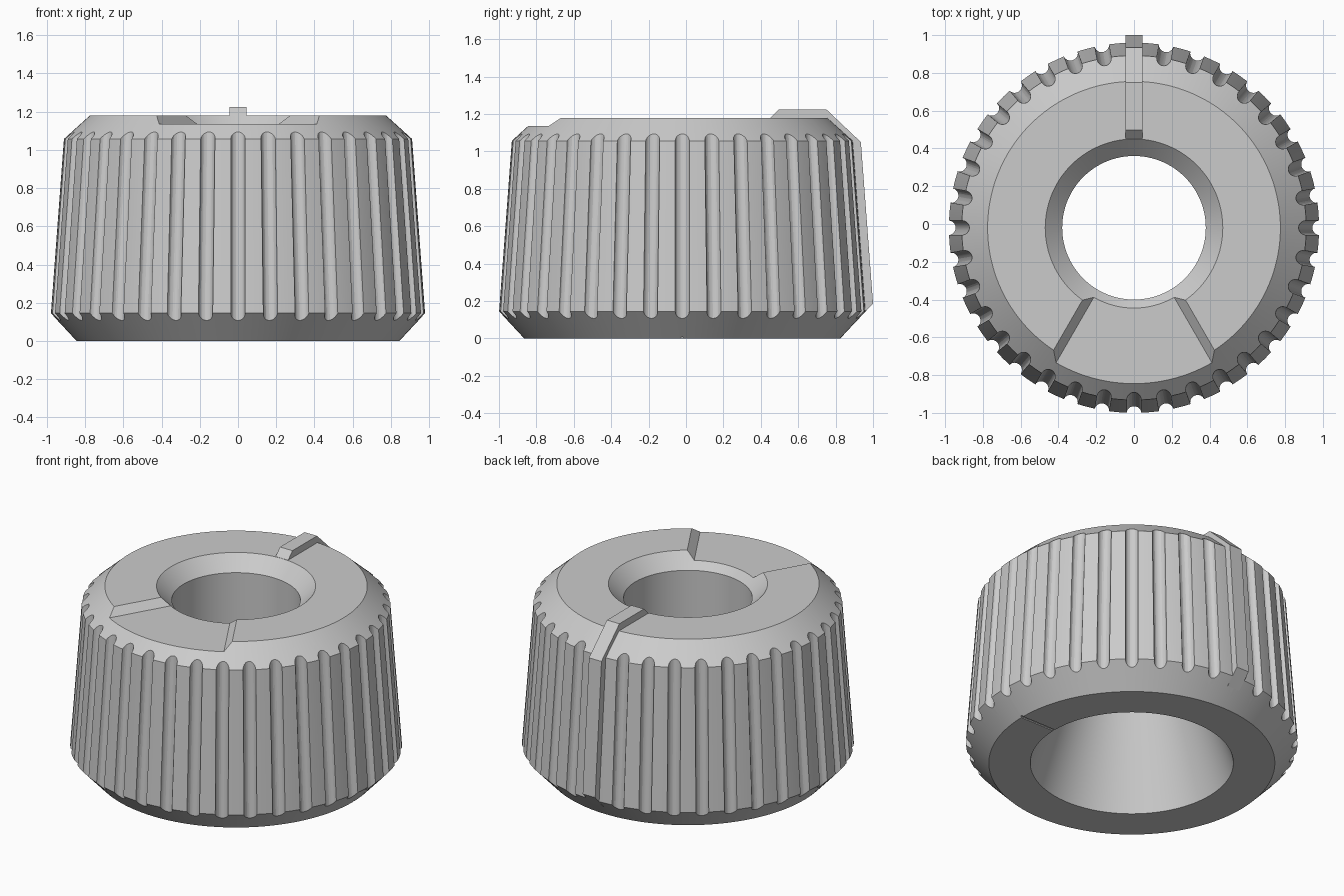
import bpy, bmesh, math
from mathutils import Vector, Matrix

cube = bpy.data.objects.get("Cube")
if cube:
    bpy.data.objects.remove(cube, do_unlink=True)

CENTRE_Y = -0.02
GROOVES = 36

grey = bpy.data.materials.new("plain grey")
grey.use_nodes = True
colour = (0.6, 0.6, 0.6, 1)
grey.diffuse_color = colour
grey.node_tree.nodes["Principled BSDF"].inputs["Base Color"].default_value = colour


def make_object(name, bm):
    bmesh.ops.recalc_face_normals(bm, faces=bm.faces[:])
    mesh = bpy.data.meshes.new(name)
    bm.to_mesh(mesh)
    bm.free()
    mesh.materials.append(grey)
    ob = bpy.data.objects.new(name, mesh)
    bpy.context.collection.objects.link(ob)
    return ob


def loft(bm, lower, upper):
    """Closed solid between two matching loops of points."""
    a = [bm.verts.new(p) for p in lower]
    b = [bm.verts.new(p) for p in upper]
    bm.faces.new(a)
    bm.faces.new(b)
    for i in range(len(a)):
        j = (i + 1) % len(a)
        bm.faces.new((a[i], a[j], b[j], b[i]))


# Knob body: closed profile turned round the axis, with a flared bore
profile = [(0.6, 0), (0.845, 0), (0.98, 0.145), (0.912, 1.057),
           (0.775, 1.18), (0.47, 1.18), (0.38, 1.09), (0.38, 0.65)]
bm = bmesh.new()
ring = [bm.verts.new((r, 0, z)) for r, z in profile]
edges = [bm.edges.new((ring[i], ring[(i + 1) % len(ring)])) for i in range(len(ring))]
bmesh.ops.spin(bm, geom=ring + edges, cent=(0, 0, 0), axis=(0, 0, 1),
               angle=math.tau, steps=GROOVES * 4, use_duplicate=False)
bmesh.ops.remove_doubles(bm, verts=bm.verts[:], dist=0.0001)
body = make_object("knob_body", bm)

# Grip grooves: round rods laid along the tapered side
bm = bmesh.new()
low, high = Vector((0.98, 0, 0.145)), Vector((0.912, 0, 1.057))
along = high - low
tilt = along.to_track_quat('Z', 'Y').to_matrix().to_4x4()
place = Matrix.Translation((low + high) / 2) @ tilt
for i in range(GROOVES):
    bmesh.ops.create_cone(bm, cap_ends=True, segments=24, radius1=0.038, radius2=0.038,
                          depth=along.length + 0.3,
                          matrix=Matrix.Rotation(math.tau * i / GROOVES, 4, 'Z') @ place)
groove_cutter = make_object("groove_cutter", bm)

# Shallow front sector with sloping side walls
def wedge(offset, z):
    half = math.radians(30)
    apex = offset / math.sin(half)
    reach = 1.3
    x = (reach + apex) * math.tan(half)
    return [(0, apex, z), (-x, -reach, z), (x, -reach, z)]

bm = bmesh.new()
loft(bm, wedge(0, 1.135), wedge(0.1, 1.235))
sector_cutter = make_object("sector_cutter", bm)

# Fine index scratch across the underside
bm = bmesh.new()
bmesh.ops.create_cone(bm, cap_ends=True, segments=8, radius1=0.008, radius2=0.008, depth=0.5,
                      matrix=Matrix.Translation((0.72, 0, 0)) @ Matrix.Rotation(math.pi / 2, 4, 'Y'))
scratch_cutter = make_object("scratch_cutter", bm)

for cutter in (groove_cutter, sector_cutter, scratch_cutter):
    cutter.hide_render = True
    mod = body.modifiers.new(cutter.name, 'BOOLEAN')
    mod.operation = 'DIFFERENCE'
    mod.solver = 'EXACT'
    mod.object = cutter
    bpy.context.view_layer.objects.active = body
    bpy.ops.object.modifier_apply(modifier=mod.name)
    bpy.data.objects.remove(cutter, do_unlink=True)
body.location.y = CENTRE_Y

# Pointer rib over the top and down the back, ending flush with the lower bevel
side = [(0.452, 1.18), (0.497, 1.225), (0.75, 1.225), (0.935, 1.05), (1.0, 0.187),
        (0.915, 0.096), (0.85, 0.2), (0.8, 1.0), (0.7, 1.12), (0.5, 1.15)]
bm = bmesh.new()
loft(bm, [(-0.045, y, z) for y, z in side], [(0.045, y, z) for y, z in side])
make_object("pointer_rib", bm)

# Smooth round surfaces, crisp edges
bpy.ops.object.select_all(action='DESELECT')
body.select_set(True)
bpy.context.view_layer.objects.active = body
bpy.ops.object.shade_smooth_by_angle(angle=math.radians(15))
